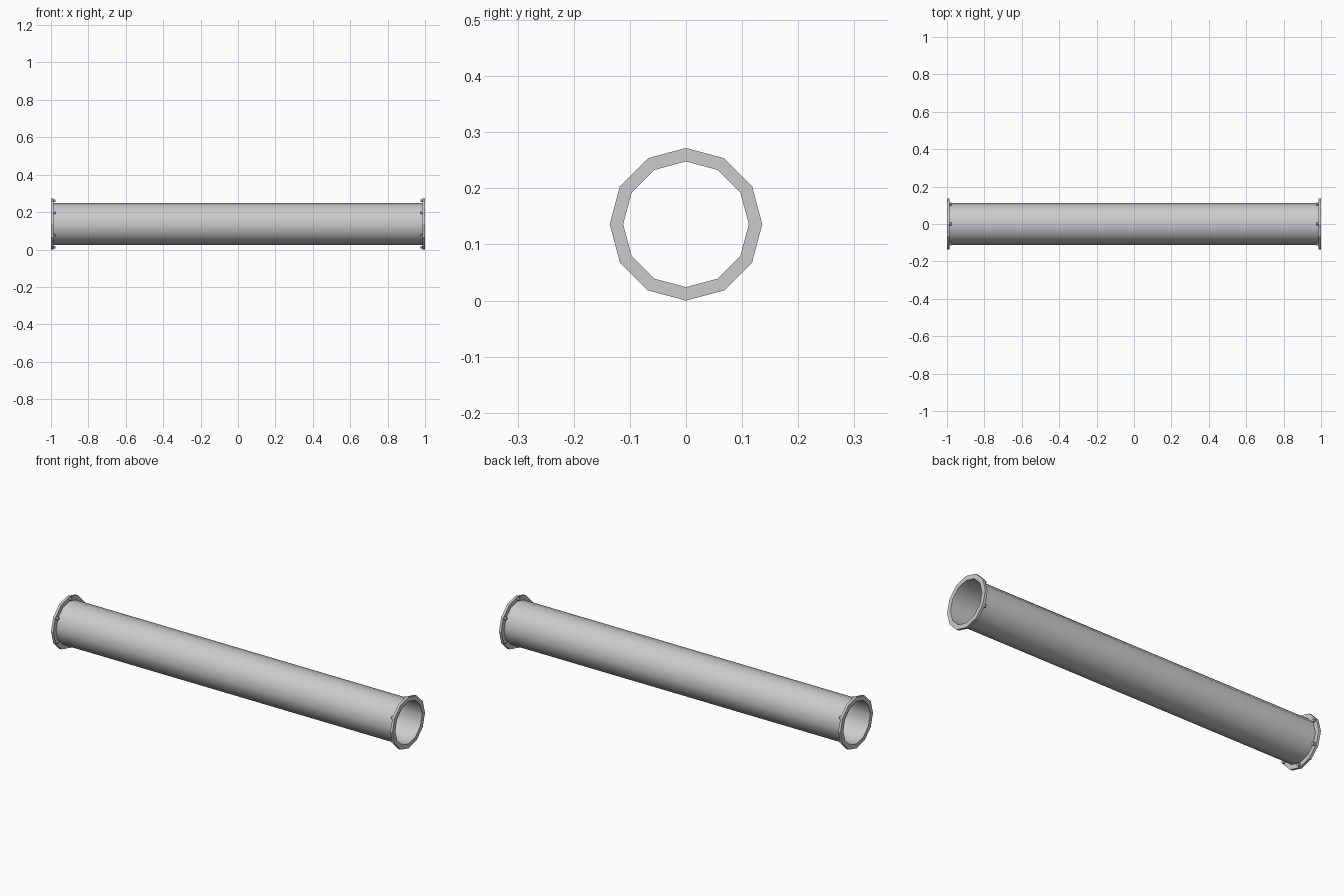
import bpy, bmesh, math
from mathutils import Matrix, Vector

if "Cube" in bpy.data.objects:
    bpy.data.objects.remove(bpy.data.objects["Cube"])

SIDES, CZ = 12, 0.136
R_PIPE, R_FLANGE, R_BOLT = 0.112, 0.136, 0.124
FLANGE_T, BOLT_LEN = 0.013, 0.012


def lathe(name, profile, closed, smooth):
    """Spin (x, radius) points around the pipe axis."""
    bm = bmesh.new()
    rings = []
    for x, r in profile:
        rings.append([bm.verts.new((x, r * math.cos(2 * math.pi * i / SIDES),
                                    CZ + r * math.sin(2 * math.pi * i / SIDES)))
                      for i in range(SIDES)])
    n = len(rings)
    for k in range(n if closed else n - 1):
        a, b = rings[k], rings[(k + 1) % n]
        for i in range(SIDES):
            j = (i + 1) % SIDES
            f = bm.faces.new((a[i], a[j], b[j], b[i]))
            f.smooth = smooth
    bmesh.ops.recalc_face_normals(bm, faces=bm.faces)
    return finish(bm, name)


def finish(bm, name):
    me = bpy.data.meshes.new(name)
    bm.to_mesh(me)
    bm.free()
    ob = bpy.data.objects.new(name, me)
    bpy.context.collection.objects.link(ob)
    return ob


# Thin open tube, smooth shaded
lathe("pipe", [(-1, R_PIPE), (1, R_PIPE)], False, True)

for side, label in ((-1, "left"), (1, "right")):
    # Flat-faced end flange; the pipe itself forms its bore
    inner = side * (1 - FLANGE_T)
    lathe(label + "_flange", [(side, R_PIPE), (side, R_FLANGE),
                              (inner, R_FLANGE), (inner, R_PIPE)], False, False)

    # Six hex bolt heads on the inward face of the flange
    bm = bmesh.new()
    for k in range(6):
        a = math.radians(30 + 60 * k)
        pos = Vector((side * (1 - FLANGE_T - BOLT_LEN / 2),
                      R_BOLT * math.cos(a), CZ + R_BOLT * math.sin(a)))
        bmesh.ops.create_cone(bm, cap_ends=True, segments=6,
                              radius1=0.008, radius2=0.008, depth=BOLT_LEN,
                              matrix=Matrix.Translation(pos) @ Matrix.Rotation(math.pi / 2, 4, 'Y'))
    finish(bm, label + "_bolts")
